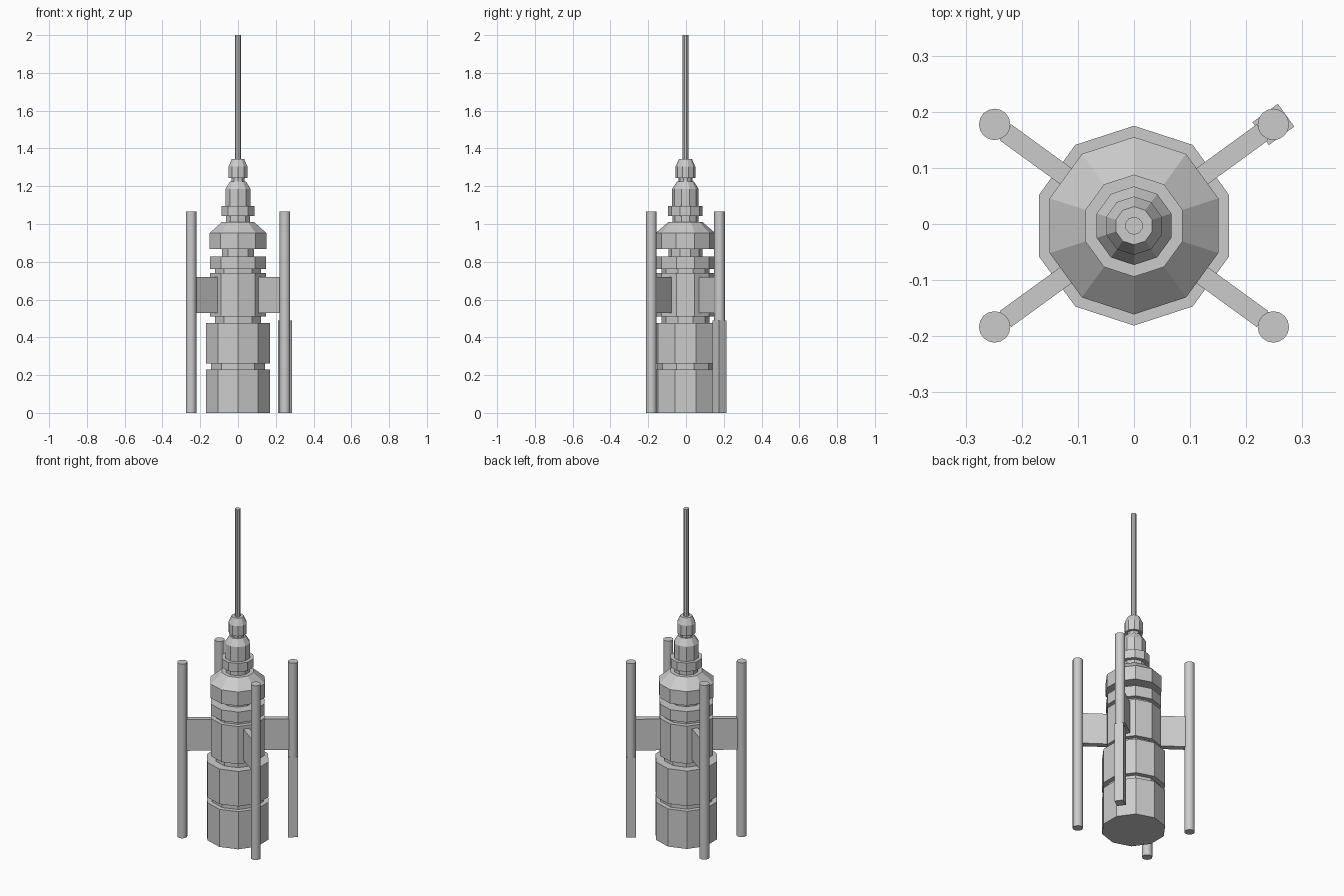
import bpy, bmesh, math
from mathutils import Matrix, Vector

cube = bpy.data.objects.get("Cube")
if cube:
    bpy.data.objects.remove(cube, do_unlink=True)

CENTRE_Y = -0.003
STRUT_ANGLE = math.radians(36)
TANK_DISTANCE = 0.307

grey = bpy.data.materials.new("light_grey")
grey.use_nodes = True
grey.diffuse_color = (0.6, 0.6, 0.6, 1)
grey.node_tree.nodes["Principled BSDF"].inputs["Base Color"].default_value = (0.6, 0.6, 0.6, 1)


def finish(name, bm):
    bmesh.ops.recalc_face_normals(bm, faces=bm.faces)
    mesh = bpy.data.meshes.new(name)
    bm.to_mesh(mesh)
    bm.free()
    mesh.materials.append(grey)
    obj = bpy.data.objects.new(name, mesh)
    bpy.context.collection.objects.link(obj)
    return obj


def lathe(name, profile, sides, x=0, y=CENTRE_Y):
    """Stack polygon rings from (radius, height) pairs, with a corner facing +y."""
    bm = bmesh.new()
    rings = []
    for radius, z in profile:
        ring = []
        for i in range(sides):
            a = math.pi / 2 + math.tau * i / sides
            ring.append(bm.verts.new((x + radius * math.cos(a), y + radius * math.sin(a), z)))
        rings.append(ring)
    for low, high in zip(rings, rings[1:]):
        for i in range(sides):
            j = (i + 1) % sides
            bm.faces.new((low[i], low[j], high[j], high[i]))
    bm.faces.new(rings[0])
    bm.faces.new(rings[-1])
    return finish(name, bm)


def radial_box(name, angle, inner, outer, width, bottom, top):
    """Box reaching outwards from the tower axis."""
    bm = bmesh.new()
    place = (Matrix.Translation((0, CENTRE_Y, 0)) @ Matrix.Rotation(angle, 4, "Z")
             @ Matrix.Translation(((inner + outer) / 2, 0, (bottom + top) / 2))
             @ Matrix.Diagonal(Vector((outer - inner, width, top - bottom, 1))))
    bmesh.ops.create_cube(bm, size=1, matrix=place)
    return finish(name, bm)


# Ten-sided body with recessed grooves and a sloped shoulder
lathe("tower_body", [
    (0.178, 0), (0.178, 0.23), (0.15, 0.23), (0.15, 0.262),
    (0.178, 0.262), (0.178, 0.476), (0.128, 0.476), (0.128, 0.51),
    (0.155, 0.51), (0.155, 0.74), (0.128, 0.74), (0.128, 0.762),
    (0.155, 0.762), (0.155, 0.828), (0.09, 0.828), (0.09, 0.867),
    (0.158, 0.867), (0.158, 0.952), (0.091, 1.01)], 10)

# Narrow stepped neck
lathe("neck", [
    (0.068, 1.0), (0.068, 1.042), (0.091, 1.042), (0.091, 1.095),
    (0.07, 1.095), (0.07, 1.185), (0.045, 1.225)], 10)

# Small cap holding the mast
lathe("mast_cap", [
    (0.037, 1.21), (0.037, 1.243), (0.052, 1.243),
    (0.052, 1.305), (0.034, 1.345)], 10)
lathe("mast", [(0.016, 1.33), (0.016, 2)], 10)

# Four struts, each carrying an upright tube
for name, angle in (("back_left", STRUT_ANGLE), ("back_right", math.pi - STRUT_ANGLE),
                    ("front_right", math.pi + STRUT_ANGLE), ("front_left", -STRUT_ANGLE)):
    radial_box(name + "_strut", angle, 0.1, 0.283, 0.035, 0.53, 0.72)
    x = TANK_DISTANCE * math.cos(angle)
    y = CENTRE_Y + TANK_DISTANCE * math.sin(angle)
    bottom = 0
    if name == "back_left":
        # Square lower section of this one tube
        bottom = 0.48
        radial_box("back_left_tube_base", angle, TANK_DISTANCE - 0.028,
                   TANK_DISTANCE + 0.028, 0.05, 0, 0.49)
    tube = lathe(name + "_tube", [(0.028, bottom), (0.028, 1.065)], 16, x, y)
    bpy.ops.object.select_all(action="DESELECT")
    tube.select_set(True)
    bpy.context.view_layer.objects.active = tube
    bpy.ops.object.shade_smooth_by_angle(angle=math.radians(30))
